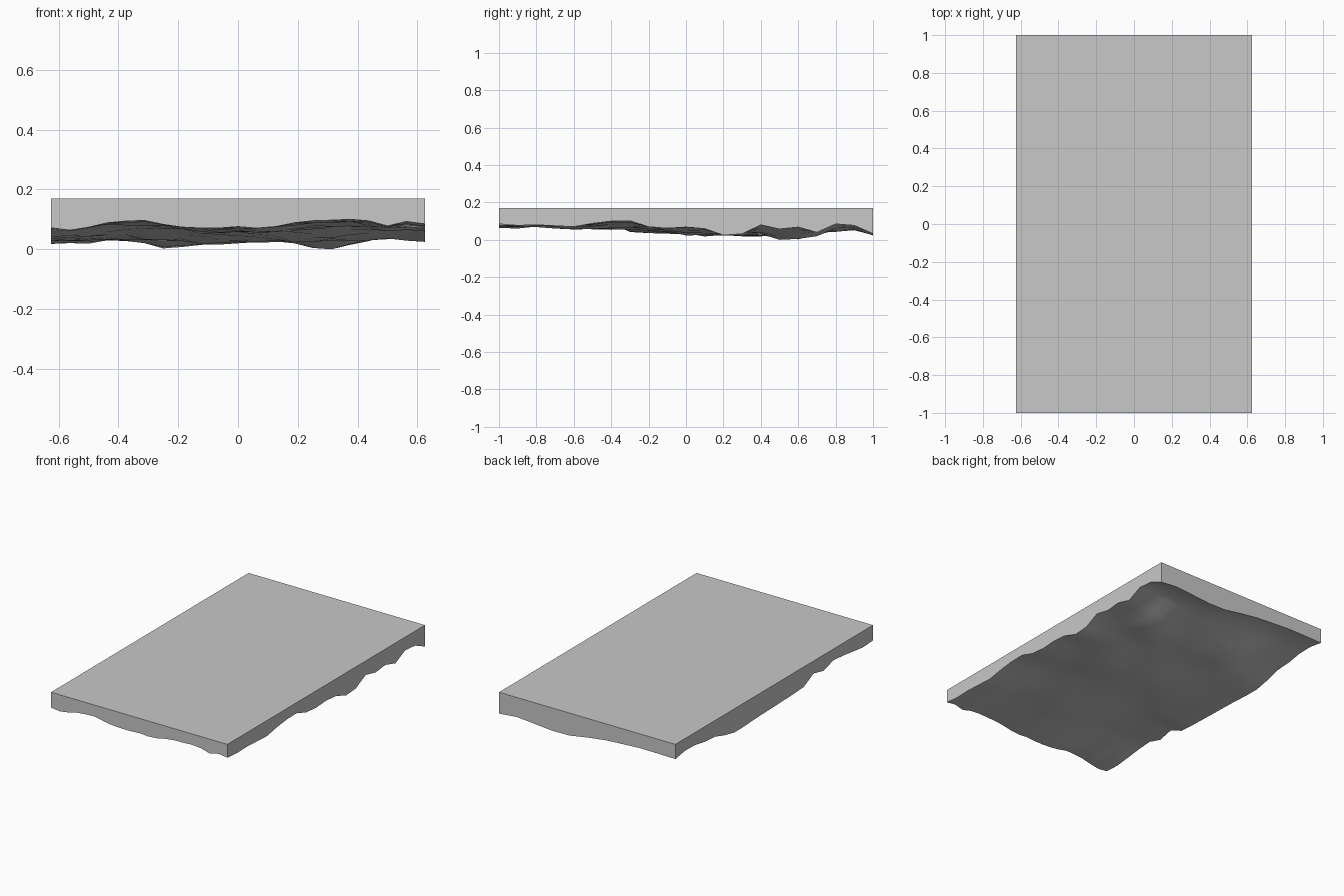
import bpy
import bmesh
import math
import random

random.seed(4)

# Overall dimensions
HALF_WIDTH = 0.625
HALF_LENGTH = 1.0
TOP = 0.17
CELLS = 20

# Height of the ragged lower edge along each side, in thousandths
FRONT = [80, 72, 82, 97, 103, 105, 92, 83, 80, 80, 85,
         80, 85, 98, 105, 107, 110, 105, 88, 103, 95]
RIGHT = [95, 87, 90, 85, 80, 98, 110, 112, 80, 72, 78,
         70, 35, 42, 90, 68, 78, 50, 95, 87, 43]
LEFT = [82, 76, 88, 100, 108, 78, 100, 52, 46, 43, 40,
        38, 35, 29, 28, 48, 76, 82, 100, 102, 86]
BACK = [86, 88, 89, 82, 74, 57, 36, 34, 45, 55, 43]

# Hollows and swells of the underside: x, y, radius x, radius y, height
BUMPS = [
    (0.34, 0.57, 0.17, 0.17, -0.05),
    (-0.26, 0.62, 0.13, 0.18, -0.06),
    (-0.06, 0.58, 0.12, 0.18, -0.035),
    (-0.5, 0.45, 0.08, 0.12, -0.02),
    (-0.2, 0.1, 0.25, 0.2, -0.015),
    (0.25, 0.02, 0.15, 0.12, -0.015),
    (0.1, -0.5, 0.35, 0.2, -0.018),
]


def sample(profile, t):
    """Read a profile at t between 0 and 1."""
    place = min(max(t, 0), 1) * (len(profile) - 1)
    i = min(int(place + 1e-6), len(profile) - 2)
    f = place - i
    return (profile[i] * (1 - f) + profile[i + 1] * f) / 1000


def broad(profile, t):
    """The profile with its small teeth averaged away."""
    reach = min(0.12, t, 1 - t)
    return sum(sample(profile, t + reach * k / 3) for k in range(-3, 4)) / 7


def teeth(profile, t, distance):
    """Small teeth of an edge, fading out away from it."""
    fade = max(0, 1 - distance / 0.35)
    return (sample(profile, t) - broad(profile, t)) * fade


def mix(a, b, t):
    return a + (b - a) * t


def underside(x, y):
    """Blend the four edge profiles, then add the bumps inside."""
    u = min(max((x / HALF_WIDTH + 1) / 2, 0), 1)
    v = min(max((y / HALF_LENGTH + 1) / 2, 0), 1)
    across = mix(broad(LEFT, v), broad(RIGHT, v), u)
    along = mix(broad(FRONT, u), broad(BACK, u), v)
    corners = mix(mix(sample(FRONT, 0), sample(FRONT, 1), u),
                  mix(sample(BACK, 0), sample(BACK, 1), u), v)
    z = across + along - corners
    z += teeth(LEFT, v, u) + teeth(RIGHT, v, 1 - u)
    z += teeth(FRONT, u, v) + teeth(BACK, u, 1 - v)
    inside = min(1, 8 * min(u, 1 - u, v, 1 - v))
    for bx, by, rx, ry, height in BUMPS:
        z += inside * height * math.exp(-((x - bx) / rx) ** 2 - ((y - by) / ry) ** 2)
    z += inside * random.uniform(-0.006, 0.006)
    return max(z, 0.004)


cube = bpy.data.objects.get("Cube")
if cube:
    bpy.data.objects.remove(cube, do_unlink=True)

# Stone colour
stone = bpy.data.materials.new("grey_stone")
stone.use_nodes = True
grey = (0.58, 0.58, 0.58, 1)
stone.diffuse_color = grey
stone.node_tree.nodes["Principled BSDF"].inputs["Base Color"].default_value = grey

# Rough underside
bm = bmesh.new()
bmesh.ops.create_grid(bm, x_segments=CELLS, y_segments=CELLS, size=1)
for vert in bm.verts:
    vert.co.x *= HALF_WIDTH
    vert.co.y *= HALF_LENGTH
    vert.co.z = underside(vert.co.x, vert.co.y)
lowest = min(vert.co.z for vert in bm.verts)
for vert in bm.verts:
    vert.co.z -= lowest

# Straight walls raised from the rim, closed by a flat top
rim = [edge for edge in bm.edges if edge.is_boundary]
raised = bmesh.ops.extrude_edge_only(bm, edges=rim)["geom"]
for item in raised:
    if isinstance(item, bmesh.types.BMVert):
        item.co.z = TOP
top_edges = [e for e in raised if isinstance(e, bmesh.types.BMEdge) and e.is_boundary]
bmesh.ops.contextual_create(bm, geom=top_edges)
bmesh.ops.recalc_face_normals(bm, faces=bm.faces)

mesh = bpy.data.meshes.new("ground_slab")
bm.to_mesh(mesh)
bm.free()
mesh.materials.append(stone)
slab = bpy.data.objects.new("ground_slab", mesh)
bpy.context.collection.objects.link(slab)

# Smooth underside, sharp slab edges
bpy.ops.object.select_all(action="DESELECT")
slab.select_set(True)
bpy.context.view_layer.objects.active = slab
bpy.ops.object.shade_smooth_by_angle(angle=math.radians(40))
